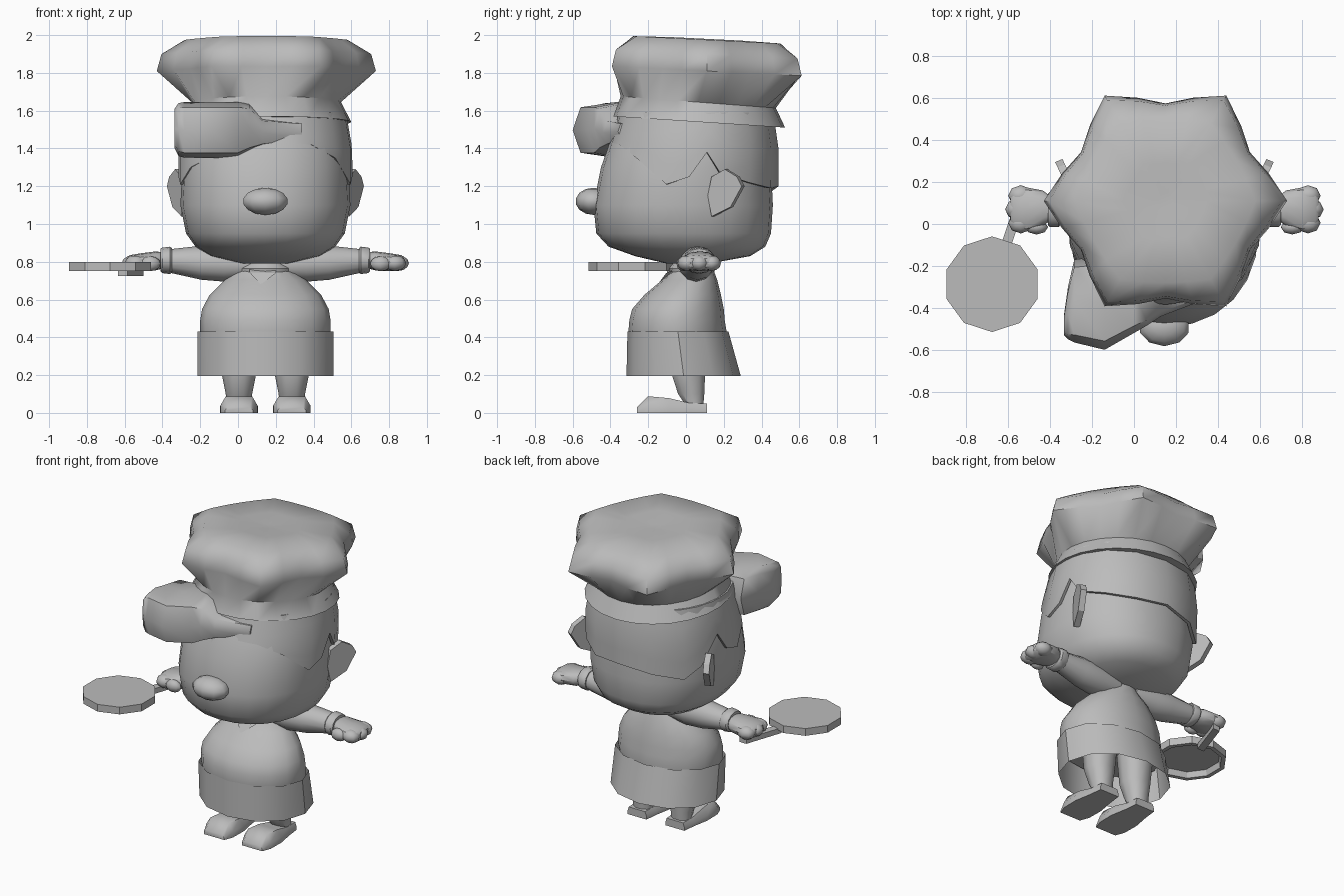
import bpy, bmesh, math
from mathutils import Vector, Matrix

if "Cube" in bpy.data.objects:
    bpy.data.objects.remove(bpy.data.objects["Cube"])

CX = 0.145  # the figure's own centre line (the pan pushes it off x = 0)
grey = bpy.data.materials.new("plain_grey")
grey.diffuse_color = (0.5, 0.5, 0.5, 1)
grey.use_nodes = True
grey.node_tree.nodes["Principled BSDF"].inputs["Base Color"].default_value = grey.diffuse_color


def finish(name, bm, smooth=40):
    bmesh.ops.recalc_face_normals(bm, faces=bm.faces)
    me = bpy.data.meshes.new(name)
    bm.to_mesh(me)
    bm.free()
    ob = bpy.data.objects.new(name, me)
    bpy.context.collection.objects.link(ob)
    me.materials.append(grey)
    bpy.ops.object.select_all(action='DESELECT')
    ob.select_set(True)
    bpy.context.view_layer.objects.active = ob
    if smooth:
        bpy.ops.object.shade_smooth_by_angle(angle=math.radians(smooth))
    return ob


def sq(c, p):
    return math.copysign(abs(c) ** (2 / p), c) if abs(c) > 1e-6 else 0.0


def bridge(bm, rings, caps=True):
    n = len(rings[0])
    for a, b in zip(rings, rings[1:]):
        for i in range(n):
            j = (i + 1) % n
            bm.faces.new((a[i], a[j], b[j], b[i]))
    if caps:
        bm.faces.new(rings[0])
        bm.faces.new(rings[-1])


def loft(name, secs, n=16, p=2.4, axis='z', caps=True, smooth=40):
    """Sections are (t, u0, u1, v0, v1): rounded rectangles along an axis."""
    bm = bmesh.new()
    rings = []
    for t, u0, u1, v0, v1 in secs:
        ring = []
        for i in range(n):
            a = math.tau * i / n
            u = (u0 + u1) / 2 + (u1 - u0) / 2 * sq(math.cos(a), p)
            v = (v0 + v1) / 2 + (v1 - v0) / 2 * sq(math.sin(a), p)
            ring.append(bm.verts.new((u, v, t) if axis == 'z' else (t, u, v)))
        rings.append(ring)
    bridge(bm, rings, caps)
    return finish(name, bm, smooth)


def body(secs):
    """Centred sections: (z, half width, y front, y back)."""
    return [(z, CX - r, CX + r, y0, y1) for z, r, y0, y1 in secs]


def ball(name, loc, size, seg=10, rings=7):
    bm = bmesh.new()
    bmesh.ops.create_uvsphere(bm, u_segments=seg, v_segments=rings, radius=1)
    bmesh.ops.transform(bm, matrix=Matrix.Translation(loc) @ Matrix.Diagonal((*size, 1)), verts=bm.verts)
    return finish(name, bm, 60)


def prism(name, pts, offset, smooth=0):
    """Extrude a flat outline along a vector."""
    bm = bmesh.new()
    a = [bm.verts.new(q) for q in pts]
    b = [bm.verts.new(Vector(q) + Vector(offset)) for q in pts]
    bridge(bm, [a, b])
    return finish(name, bm, smooth)


# Head and nose
ROUND = 2.2
loft("head", body([(.79, .12, -.10, .12), (.83, .29, -.27, .34), (.88, .37, -.41, .42), (.95, .42, -.475, .45),
                   (1.1, .45, -.49, .46), (1.3, .44, -.45, .45), (1.5, .42, -.38, .44), (1.60, .36, -.32, .40)]),
     n=24, p=ROUND, smooth=60)
ball("nose", (CX, -.49, 1.12), (.125, .095, .072))

# Hair shell: the lower edge follows (angle, height), angle 0 = right, 90 = back
edge = [(0, 1.25), (8, 1.38), (18, 1.27), (40, 1.22), (65, 1.19), (90, 1.20), (115, 1.17), (140, 1.13), (155, 1.20),
        (172, 1.38), (180, 1.25), (192, 1.21), (212, 1.30), (235, 1.36), (265, 1.38), (285, 1.43),
        (300, 1.42), (322, 1.35), (348, 1.21)]
bm = bmesh.new()
rings = [[] for _ in range(6)]
for deg, low in edge:
    a = math.radians(deg)
    for k in range(6):
        z = 1.59 if k == 5 else low + (1.59 - low) * max(k - 1, 0) / 4
        f = 0.96 if k == 0 else 1.0
        w = (1.60 - z) / 0.4
        back, front = .46 + .03 * min(1, w * 2), -.355 - .115 * w
        r = .425 + .035 * min(1, w * 2)
        x = CX + f * r * sq(math.cos(a), ROUND)
        y = (back + front) / 2 + f * (back - front) / 2 * sq(math.sin(a), ROUND)
        rings[k].append(bm.verts.new((x, y, z)))
bridge(bm, rings, caps=False)
bm.faces.new(rings[-1])
finish("hair", bm, 50)

# Swept forelock on the figure's front left corner, sinking into the hair
loft("forelock", [(-.335, -.53, -.44, 1.40, 1.61), (-.315, -.55, -.30, 1.36, 1.64), (-.285, -.565, -.17, 1.35, 1.645),
                  (-.14, -.60, -.15, 1.35, 1.645), (.0, -.52, -.15, 1.35, 1.645), (.06, -.485, -.2, 1.38, 1.635),
                  (.13, -.44, -.2, 1.41, 1.56), (.34, -.36, -.2, 1.44, 1.54)],
     n=8, p=3.4, axis='x', smooth=50)

# Ears: slabs flaring backwards
for s, side in ((1, "right"), (-1, "left")):
    outline = [(.13, 1.15), (.15, 1.04), (.25, 1.09), (.31, 1.20), (.285, 1.25), (.22, 1.29), (.15, 1.25)]
    prism("ear_" + side, [(CX + s * (.40 + (y - .13) * .48), y, z) for y, z in outline], (s * .035, -.015, 0))

# Cook's hat: round band opening into a six-cornered puff, leaning back
# ring: (z, corner radius, side radius, centre y, y stretch, tilt)
hat = [(1.54, .45, .45, .07, 1.01, .065), (1.645, .395, .395, .065, 1.04, .075), (1.81, .58, .465, .11, 1, .05),
       (1.90, .555, .455, .11, 1, .05), (1.975, .43, .39, .11, 1, .05), (1.98, .2, .18, .11, 1, .05),
       (1.97, .04, .035, .11, 1, .05)]
bm = bmesh.new()
rings = []
for z, rc, rm, cy, sy, tilt in hat:
    ring = []
    for i in range(24):
        a = math.tau * i / 24
        q = i % 4
        r = rc if q == 0 else rm if q == 2 else (rc + rm) / 2 * (1 if rc == rm else .975)
        x, y = r * math.cos(a), r * math.sin(a) * sy
        ring.append(bm.verts.new((CX + .005 + x, cy + y, z - tilt * y)))
    rings.append(ring)
bridge(bm, rings)
finish("hat", bm, 50)

# Torso, neck scarf and open skirt
loft("torso", body([(.40, .34, -.30, .21), (.43, .345, -.305, .215), (.49, .345, -.30, .205), (.55, .335, -.285, .20),
                    (.625, .295, -.22, .185), (.705, .215, -.125, .165), (.77, .125, -.05, .14),
                    (.84, .09, -.04, .11)]), p=2)
loft("scarf", body([(.745, .14, -.085, .14), (.765, .14, -.09, .14), (.79, .10, -.07, .12)]), n=12, p=2)
prism("scarf_tip", [(.06, -.095, .745), (.12, -.15, .68), (.20, -.105, .74)], (0, .04, .02))
loft("skirt", body([(.195, .36, -.315, .29), (.43, .36, -.31, .225)]), n=12, p=2.05, caps=False, smooth=35)

# Arms, cuffs, hands, legs and shoes, repeated on both sides
for s, side in ((1, "right"), (-1, "left")):
    def along(secs):
        return [(CX + s * d, *rest) for d, *rest in secs]
    loft("arm_" + side, along([(.06, -.03, .13, .71, .86), (.22, -.04, .15, .695, .885), (.34, -.025, .15, .705, .885),
                               (.52, .005, .14, .745, .865)]), n=12, p=2, axis='x')
    loft("cuff_" + side, along([(.495, -.005, .15, .742, .872), (.505, -.015, .155, .735, .88),
                                (.545, -.015, .155, .74, .875), (.555, -.005, .145, .75, .87)]), n=12, p=2, axis='x')
    loft("palm_" + side, along([(.54, .02, .13, .765, .85), (.58, -.01, .16, .755, .855), (.66, -.035, .175, .75, .845),
                                (.72, -.025, .165, .755, .835), (.735, 0, .14, .77, .82)]), n=12, p=2.4, axis='x')
    for k, (d, y) in enumerate(((.685, .005), (.70, .07), (.685, .135))):
        ball(f"finger_{side}_{k}", (CX + s * d, y, .793), (.06, .05, .042), 8, 6)
    ball("thumb_" + side, (CX + s * .61, -.015, .79), (.055, .035, .04), 8, 6)

    x = CX + s * .14
    loft("leg_" + side, [(.05, x - .065, x + .065, -.01, .095), (.10, x - .07, x + .07, -.045, .10),
                         (.20, x - .09, x + .09, -.078, .105), (.41, x - .11, x + .11, -.09, .12)], n=10, p=2.2)
    # shoe: (y, half width at sole, half width on top, height)
    bm = bmesh.new()
    rings = []
    for y, w, t, h in ((-.26, .075, .06, .03), (-.20, .098, .07, .088), (-.09, .10, .07, .078),
                       (.02, .08, .065, .052), (.11, .07, .06, .05)):
        rings.append([bm.verts.new((x + dx, y, z)) for dx, z in
                      ((-w, 0), (w, 0), (w, h * .45), (t, h), (-t, h), (-w, h * .45))])
    bridge(bm, rings)
    finish("shoe_" + side, bm, 50)

# Frying pan held face down: ten-sided disc with a hollow underside, and its handle
bm = bmesh.new()
rings = []
for z, r in ((.79, .19), (.752, .20), (.752, .228), (.80, .228)):
    rings.append([bm.verts.new((-.677 + r * math.cos(a), -.287 + r * math.sin(a), z))
                  for a in (math.pi / 2 + math.tau * i / 10 for i in range(10))])
bridge(bm, rings)
finish("pan", bm, 0)
prism("pan_handle", [(-.635, -.10, .725), (-.585, -.10, .725), (-.50, .15, .725), (-.55, .15, .725)], (0, 0, .035))
